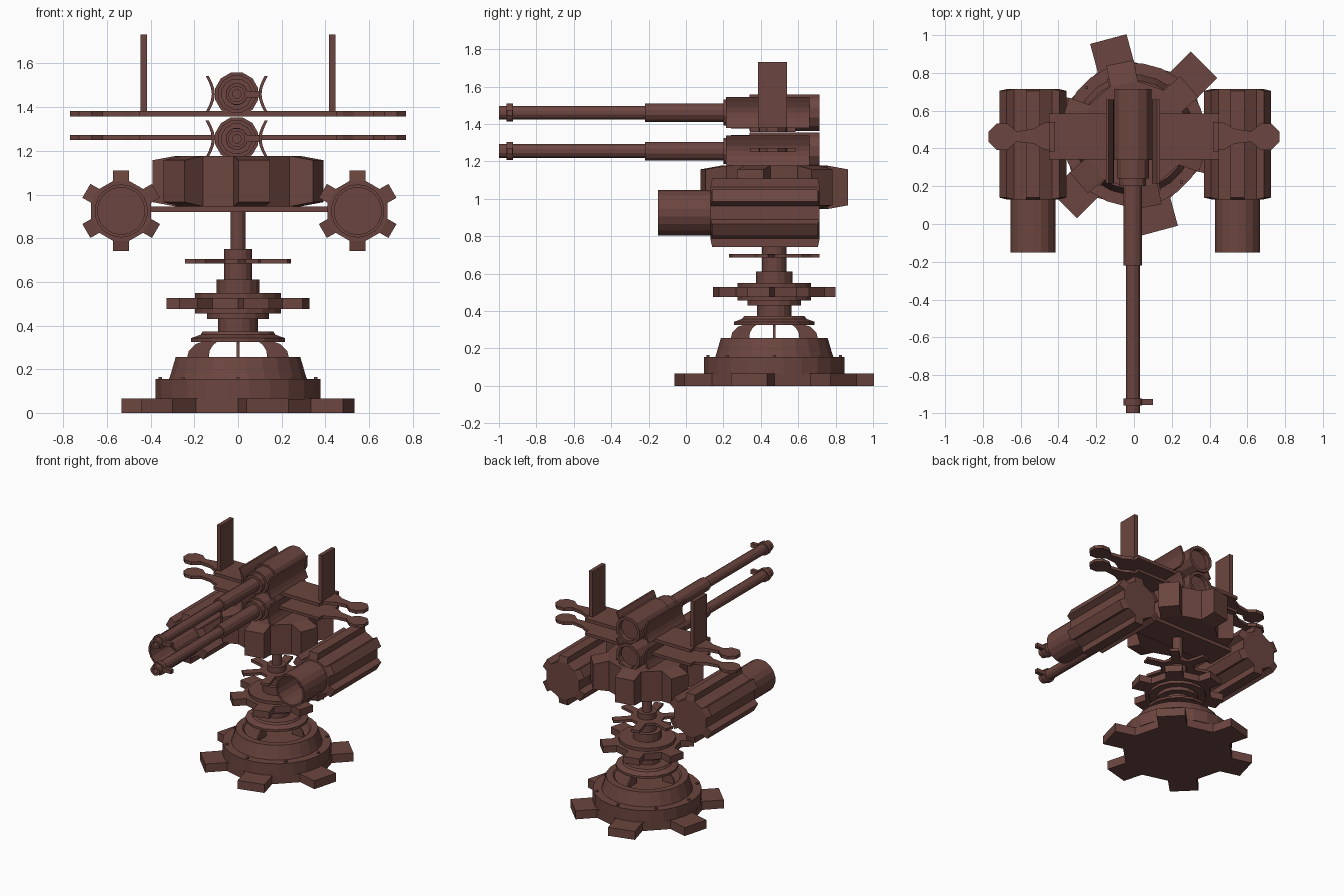
import bpy, bmesh, math
from mathutils import Matrix, Vector

if "Cube" in bpy.data.objects:
    bpy.data.objects.remove(bpy.data.objects["Cube"])

CX, CY = 0.0, 0.472          # pedestal axis
brown = bpy.data.materials.new("dark_brown")
brown.diffuse_color = (0.15, 0.06, 0.05, 1)
brown.use_nodes = True
brown.node_tree.nodes["Principled BSDF"].inputs["Base Color"].default_value = brown.diffuse_color


def finish(name, bm):
    bmesh.ops.remove_doubles(bm, verts=bm.verts, dist=1e-5)
    bmesh.ops.recalc_face_normals(bm, faces=bm.faces)
    me = bpy.data.meshes.new(name)
    bm.to_mesh(me)
    bm.free()
    me.materials.append(brown)
    ob = bpy.data.objects.new(name, me)
    bpy.context.collection.objects.link(ob)
    return ob


def place(kind, a, b):
    """'up' stands on the pedestal axis, 'fwd' runs along y at x=a, z=b."""
    if kind == "up":
        return Matrix.Translation((CX, CY, 0))
    # local z becomes world y, local y becomes world z
    return Matrix(((1, 0, 0, a), (0, 0, 1, 0), (0, 1, 0, b), (0, 0, 0, 1)))


def lathe(name, prof, n, kind="up", a=0, b=0):
    """Revolve (radius, height) points; radius 0 closes the ends."""
    bm = bmesh.new()
    m = place(kind, a, b)
    rings = []
    for r, h in prof:
        rings.append([bm.verts.new(m @ Vector((r * math.cos(2 * math.pi * (i + .5) / n),
                                               r * math.sin(2 * math.pi * (i + .5) / n), h)))
                      for i in range(n if r > 0 else 1)])
    for p, q in zip(rings, rings[1:]):
        for i in range(n):
            j = (i + 1) % n
            f = [p[i % len(p)], p[j % len(p)], q[j % len(q)], q[i % len(q)]]
            f = list(dict.fromkeys(f))
            if len(f) > 2:
                bm.faces.new(f)
    return finish(name, bm)


def gear(name, core, tip, h0, h1, rot, kind="up", a=0, b=0, taper=0.0):
    """Twelve-sided prism with every other side pulled out into a tooth."""
    bm = bmesh.new()
    m = place(kind, a, b)
    half = core * math.sin(math.pi / 12)
    apo = core * math.cos(math.pi / 12)
    rows = ([], [])
    for k in range(6):
        t = Matrix.Rotation(math.radians(rot + 60 * k), 3, "Z")
        for u, v, d in ((apo, -half, 0), (tip, -half, taper), (tip, half, taper), (apo, half, 0)):
            p = t @ Vector((u, v, 0))
            for row, h in zip(rows, (h0 + d, h1 - d)):
                row.append(bm.verts.new(m @ Vector((p.x, p.y, h))))
    for row in rows:
        bm.faces.new([v for i, v in enumerate(row) if i % 4 in (0, 3)])
        for k in range(6):
            bm.faces.new(row[4 * k:4 * k + 4])
    lo, hi = rows
    for i in range(24):
        j = (i + 1) % 24
        bm.faces.new((lo[i], lo[j], hi[j], hi[i]))
    return finish(name, bm)


def box(name, x0, x1, y0, y1, z0, z1):
    bm = bmesh.new()
    bmesh.ops.create_cube(bm, size=1)
    for v in bm.verts:
        v.co = Vector(((x0 + x1) / 2 + v.co.x * (x1 - x0), (y0 + y1) / 2 + v.co.y * (y1 - y0),
                       (z0 + z1) / 2 + v.co.z * (z1 - z0)))
    return finish(name, bm)


def prism(name, pts, offset):
    """Extrude a 3D outline by an offset."""
    bm = bmesh.new()
    f = bm.faces.new([bm.verts.new(p) for p in pts])
    r = bmesh.ops.extrude_face_region(bm, geom=[f])
    bmesh.ops.translate(bm, vec=offset, verts=[g for g in r["geom"] if isinstance(g, bmesh.types.BMVert)])
    bm.faces.ensure_lookup_table()
    return finish(name, bm)


# Base: toothed foot, drum, sloped collar
gear("base_gear", 0.385, 0.525, 0, 0.065, -15)
lathe("base_drum", [(0, .06), (.38, .06), (.38, .155), (0, .155)], 24)
lathe("base_collar", [(0, .15), (.32, .15), (.31, .18), (.288, .255), (.24, .255), (.23, .245), (0, .245)], 24)
for k in range(8):
    c, s = math.cos(k * math.pi / 4), math.sin(k * math.pi / 4)
    x, y = CX + .355 * c, CY + .355 * s
    box("base_rivet", x - .008, x + .008, y - .008, y + .008, .15, .165)

# Curved ribs carrying the neck
for k in range(4):
    d = Matrix.Rotation(k * math.pi / 2, 3, "Z")
    arc = [(.235, .245), (.225, .285), (.195, .315), (.15, .33), (.09, .33), (.115, .31), (.13, .285), (.135, .245)]
    prism("neck_rib", [Vector((CX, CY, 0)) + d @ Vector((r, -.006, z)) for r, z in arc],
          d @ Vector((0, .012, 0)))

# Neck with stepped rings, gear and spoked wheel
lathe("neck_flange", [(0, .325), (.22, .325), (.22, .342), (.175, .358), (.165, .372), (0, .372)], 16)
lathe("neck", [(0, .37), (.093, .37), (.093, .43), (.145, .43), (.145, .455), (.2, .455), (.2, .55),
               (.1, .55), (.1, .61), (.066, .61), (.066, .75), (.035, .75), (.035, .93), (0, .93)], 16)
gear("neck_gear", 0.235, 0.322, .475, .527, -15)
gear("spoked_wheel", 0.12, 0.243, .685, .705, -15)

# Turret block and cross plate
gear("turret_block", 0.285, 0.388, .945, 1.177, -19, taper=.02)
box("cross_plate", -.42, .42, .36, .58, .92, .946)

# Side pods: ribbed body and hollow launch tube
for x in (-.535, .548):
    gear("pod_body", .142, .184, .13, .715, 30, "fwd", x, .925, taper=.01)
    lathe("pod_tube", [(0, .2), (.122, .2), (.122, -.15), (.108, -.15), (.108, .08), (0, .08)], 18, "fwd", x, .925)

# Twin guns
GX = -.006
for z in (1.255, 1.46):
    lathe("gun_barrel", [(0, -.9), (.02, -.9), (.02, -1), (.038, -1), (.038, -.96), (.05, -.96), (.05, -.925),
                         (.038, -.925), (.038, -.22), (.051, -.22), (.051, .22), (0, .22)], 12, "fwd", GX, z)
    lathe("gun_receiver", [(0, .2), (.072, .2), (.072, .24), (.088, .24), (.088, .34), (.102, .34), (.102, .715),
                           (.08, .715), (.08, .68), (0, .68)], 12, "fwd", GX, z)
    box("muzzle_lug", GX + .03, .1, -.957, -.927, z - .015, z + .015)
    # Bowed shields on both sides of the receiver
    for s in (-1, 1):
        outer = [(.13 - .028 * math.cos(t * math.pi / 6) + .012, .083 * t / 3) for t in range(-3, 4)]
        inner = [(u - .014, v) for u, v in reversed(outer)]
        prism("bowed_shield", [Vector((GX + s * u, .215, z + v)) for u, v in outer + inner],
              Vector((0, .445, 0)))

# Two wide plates ending in rounded handles
for z0, z1 in ((1.25, 1.272), (1.357, 1.382)):
    box("wing_plate", -.45, .45, .342, .585, z0, z1)
    for s in (-1, 1):
        pts = [(.44, .39), (.48, .395), (.53, .425), (.62, .435)]
        pts += [(.7 + .075 * math.cos(a), .462 + .075 * math.sin(a))
                for a in (math.radians(-112.5 + 45 * i) for i in range(6))]
        pts += [(.62, .49), (.53, .505), (.48, .535), (.44, .54)]
        prism("wing_handle", [Vector((s * x, y, z0)) for x, y in pts], Vector((0, 0, z1 - z0)))

# Upright panels
for s in (-1, 1):
    box("upright_panel", s * .432 - .015, s * .432 + .015, .385, .54, 1.37, 1.732)
